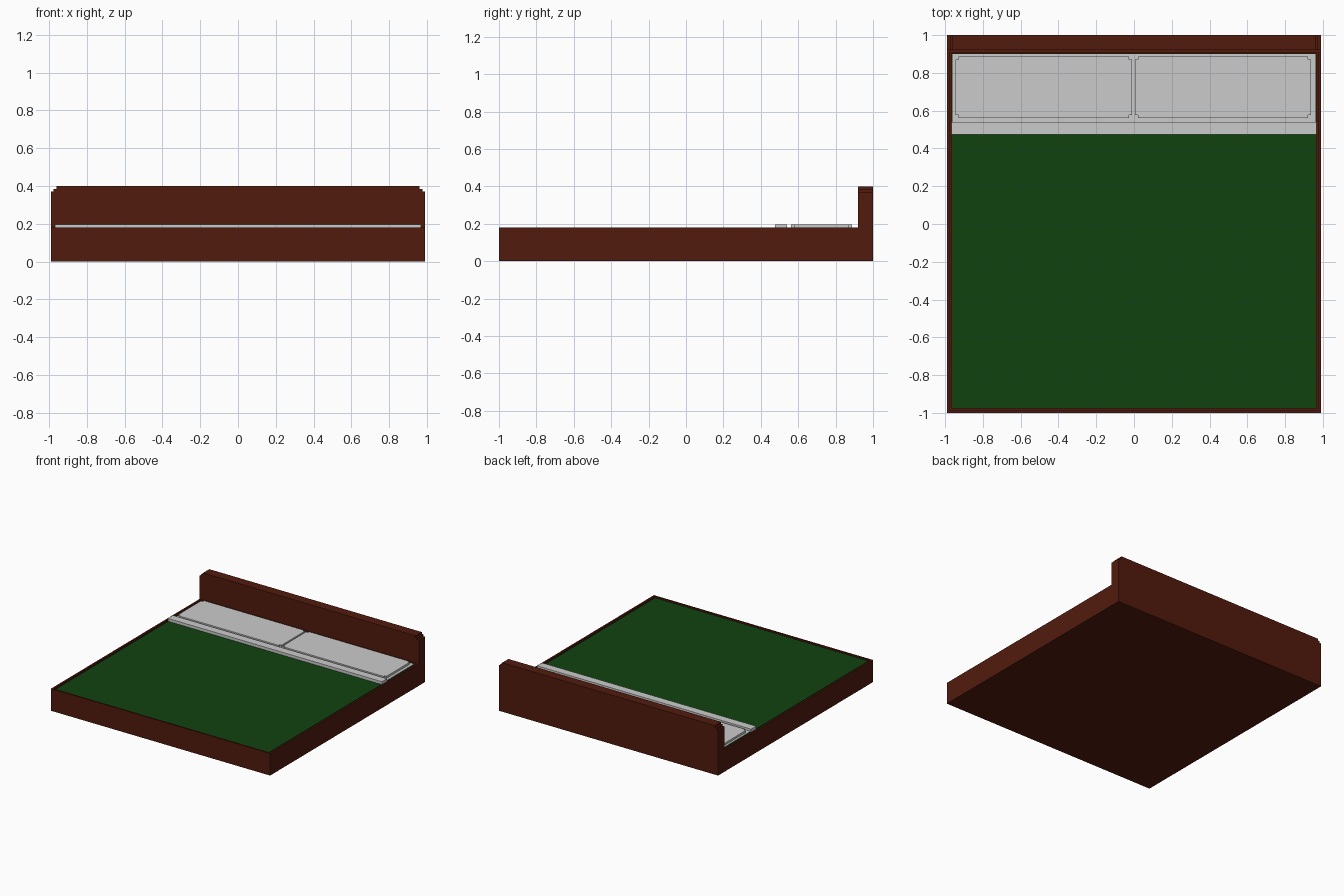
import bpy, bmesh

if "Cube" in bpy.data.objects:
    bpy.data.objects.remove(bpy.data.objects["Cube"])


def material(name, rgb):
    m = bpy.data.materials.new(name)
    m.diffuse_color = (*rgb, 1)
    m.use_nodes = True
    m.node_tree.nodes["Principled BSDF"].inputs["Base Color"].default_value = m.diffuse_color
    return m


wood = material("dark_wood", (0.085, 0.011, 0.004))
green = material("green_cloth", (0.005, 0.055, 0.005))


def finish(name, bm, mat=None):
    bmesh.ops.recalc_face_normals(bm, faces=bm.faces[:])
    me = bpy.data.meshes.new(name)
    bm.to_mesh(me)
    bm.free()
    ob = bpy.data.objects.new(name, me)
    bpy.context.collection.objects.link(ob)
    if mat:
        me.materials.append(mat)
    return ob


def prism(name, points, depth, mat=None):
    """Extrude a closed 3D outline along the depth vector."""
    bm = bmesh.new()
    face = bm.faces.new([bm.verts.new(p) for p in points])
    ext = bmesh.ops.extrude_face_region(bm, geom=[face])
    moved = [v for v in ext["geom"] if isinstance(v, bmesh.types.BMVert)]
    bmesh.ops.translate(bm, verts=moved, vec=depth)
    # extruding a lone face may drop or keep the base: make sure it is closed
    bmesh.ops.holes_fill(bm, edges=[e for e in bm.edges if e.is_boundary])
    return finish(name, bm, mat)


def box(name, x0, x1, y0, y1, z0, z1, mat=None):
    return prism(name, [(x0, y0, z0), (x1, y0, z0), (x1, y1, z0), (x0, y1, z0)],
                 (0, 0, z1 - z0), mat)


# Bed frame: a block with a shallow recess inside a thin rim
bm = bmesh.new()
bmesh.ops.create_cube(bm, size=1)
for v in bm.verts:
    v.co = (v.co.x * 1.98, v.co.y * 2, (v.co.z + 0.5) * 0.18)
bm.normal_update()
top = max(bm.faces, key=lambda f: f.calc_center_median().z)
bmesh.ops.inset_region(bm, faces=[top], thickness=0.02)
for v in top.verts:
    if v.co.y > 0:
        v.co.y = 0.905
floor = bmesh.ops.extrude_face_region(bm, geom=[top])
bmesh.ops.translate(bm, vec=(0, 0, -0.03),
                    verts=[v for v in floor["geom"] if isinstance(v, bmesh.types.BMVert)])
if top.is_valid:
    bmesh.ops.delete(bm, geom=[top], context="FACES_ONLY")
finish("bed_frame", bm, wood)

# Headboard with stepped upper corners
half = [(0.99, 0.18), (0.99, 0.37), (0.975, 0.37), (0.975, 0.385), (0.96, 0.385), (0.96, 0.4)]
outline = half + [(-x, z) for x, z in reversed(half)]
prism("headboard", [(x, 0.92, z) for x, z in outline], (0, 0.08, 0), wood)

# Mattress cover, sheet and folded edge
box("mattress", -0.965, 0.965, -0.977, 0.902, 0.15, 0.174, green)
box("sheet", -0.96, 0.96, 0.53, 0.9, 0.17, 0.178)
box("sheet_fold", -0.967, 0.967, 0.475, 0.54, 0.17, 0.197)

# Two flat pillows with notched corners
n = 0.016
for side, cx in (("left", -0.477), ("right", 0.471)):
    hx, hy, cy = 0.467, 0.163, 0.725
    pts = []
    for sx, sy in ((1, 1), (-1, 1), (-1, -1), (1, -1)):
        corner = [(hx, hy - n), (hx - n, hy - n), (hx - n, hy)]
        if sx * sy < 0:
            corner.reverse()
        pts += [(cx + sx * x, cy + sy * y, 0.176) for x, y in corner]
    prism("pillow_" + side, pts, (0, 0, 0.019))
